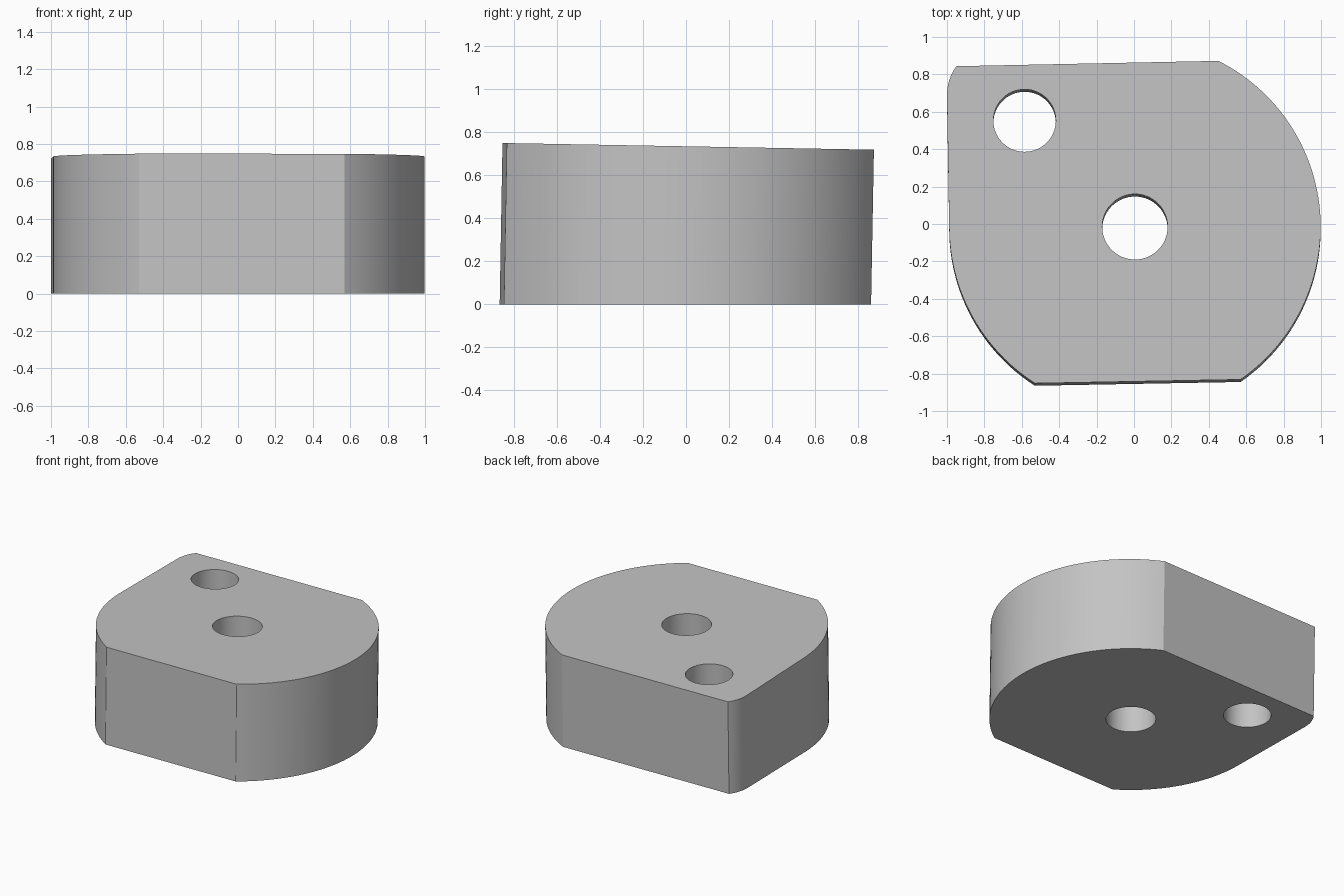
import bpy, bmesh
from math import cos, sin, radians

cube = bpy.data.objects.get("Cube")
if cube:
    bpy.data.objects.remove(cube, do_unlink=True)

TILT = 0.018     # slight lean of the walls and slope of the top
HEIGHT = 0.733   # top height at the centre
CENTRE = (0.005, -0.015)

grey = bpy.data.materials.new("plain grey")
grey.use_nodes = True
colour = (0.55, 0.55, 0.55, 1)
grey.diffuse_color = colour
grey.node_tree.nodes["Principled BSDF"].inputs["Base Color"].default_value = colour


def arc(centre, radius, start, end, steps):
    angles = [radians(start + (end - start) * i / steps) for i in range(steps + 1)]
    return [(centre[0] + radius * cos(a), centre[1] + radius * sin(a)) for a in angles]


def leaning_prism(name, outline, bottom, top):
    """Extrude an outline, given at the sloping top, along the leaning axis."""
    bm = bmesh.new()
    low = [bm.verts.new((x, y + TILT * (bottom - HEIGHT), bottom)) for x, y in outline]
    high = [bm.verts.new((x, y + TILT * (top - HEIGHT), top - TILT * y)) for x, y in outline]
    bm.faces.new(low[::-1])
    bm.faces.new(high)
    for i in range(len(outline)):
        j = (i + 1) % len(outline)
        bm.faces.new((low[i], low[j], high[j], high[i]))
    mesh = bpy.data.meshes.new(name)
    bm.to_mesh(mesh)
    bm.free()
    mesh.materials.append(grey)
    obj = bpy.data.objects.new(name, mesh)
    bpy.context.collection.objects.link(obj)
    return obj


# Round block with flats at front and back and a squared back right corner
outline = arc(CENTRE, 0.993, -55.3, 63.3, 48)
outline += arc((-0.74, 0.69), 0.26, 143.8, 180, 10)
outline += arc(CENTRE, 0.993, 180, 237.4, 24)
block = leaning_prism("block", outline, 0, HEIGHT)

# Through holes: one in the middle, one in the corner
for name, centre, radius in (("centre_hole", CENTRE, 0.175),
                             ("corner_hole", (-0.585, 0.553), 0.167)):
    cutter = leaning_prism(name, arc(centre, radius, 0, 354, 59), -0.2, 1)
    cutter.hide_render = True
    cut = block.modifiers.new(name, "BOOLEAN")
    cut.operation = "DIFFERENCE"
    cut.solver = "EXACT"
    cut.object = cutter
    bpy.context.view_layer.objects.active = block
    bpy.ops.object.modifier_apply(modifier=cut.name)
    bpy.data.objects.remove(cutter, do_unlink=True)

# Smooth curved walls with crisp rims
bpy.ops.object.select_all(action="DESELECT")
block.select_set(True)
bpy.context.view_layer.objects.active = block
bpy.ops.object.shade_smooth_by_angle(angle=radians(20))
